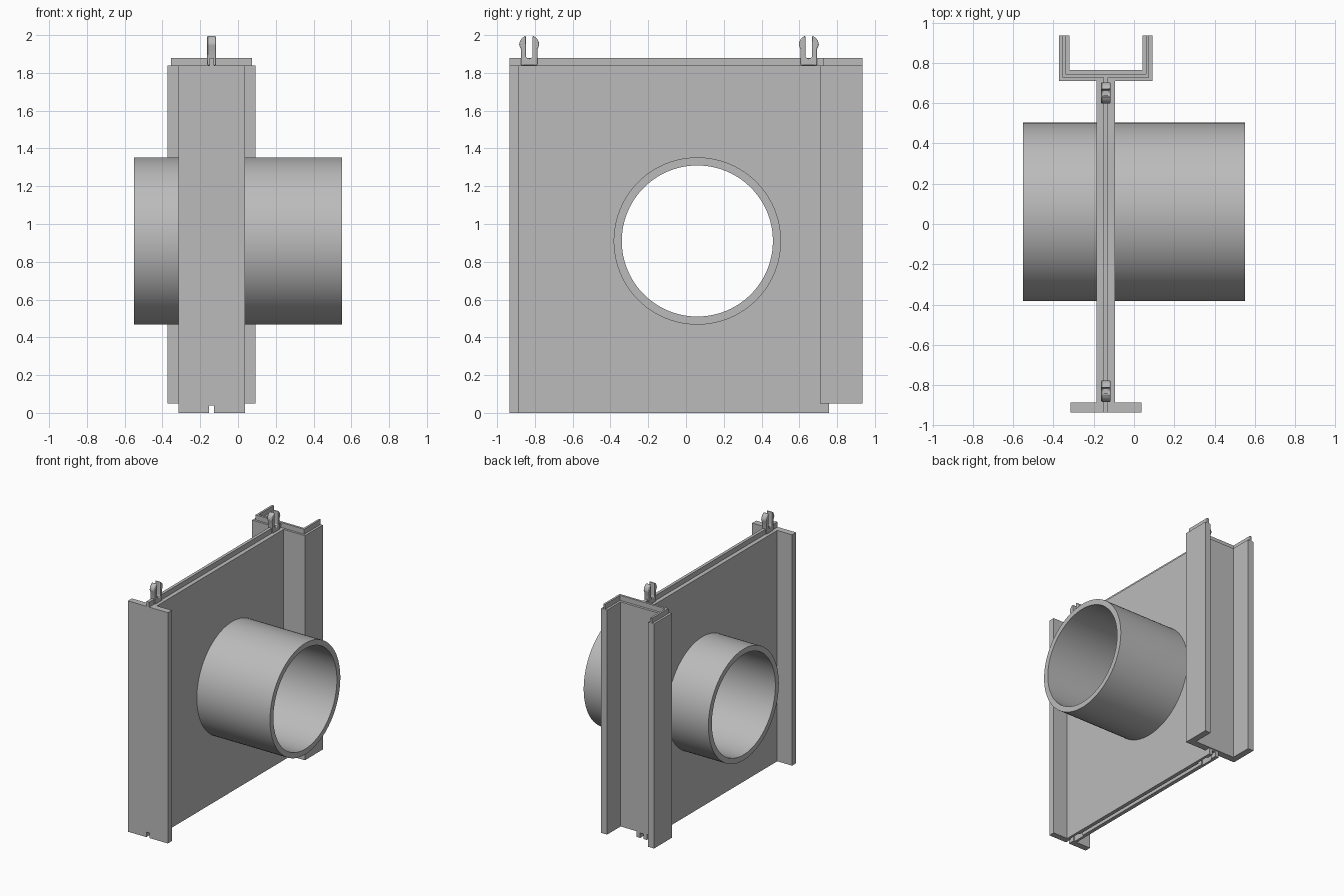
import bpy, bmesh, math

if "Cube" in bpy.data.objects:
    bpy.data.objects.remove(bpy.data.objects["Cube"], do_unlink=True)

grey = bpy.data.materials.new("plain_grey")
grey.use_nodes = True
COLOUR = (0.5, 0.5, 0.5, 1)
grey.diffuse_color = COLOUR
grey.node_tree.nodes["Principled BSDF"].inputs["Base Color"].default_value = COLOUR

CX = -0.14          # centre plane of the panel
TOP, RIDGE = 1.84, 1.88
PIPE_Y, PIPE_Z = 0.06, 0.91
HOOK_YS = {"front": -0.83, "rear": 0.65}


def finish(bm, name):
    bmesh.ops.recalc_face_normals(bm, faces=bm.faces)
    mesh = bpy.data.meshes.new(name)
    bm.to_mesh(mesh)
    bm.free()
    obj = bpy.data.objects.new(name, mesh)
    bpy.context.collection.objects.link(obj)
    mesh.materials.append(grey)
    return obj


def prism(name, outline, axis, lo, hi):
    """Extrude a 2D outline along an axis between lo and hi."""
    place = {"x": lambda a, b, t: (t, a, b),
             "y": lambda a, b, t: (a, t, b),
             "z": lambda a, b, t: (a, b, t)}[axis]
    bm = bmesh.new()
    rings = [[bm.verts.new(place(a, b, t)) for a, b in outline] for t in (lo, hi)]
    n = len(outline)
    for ring in rings:
        bm.faces.new(ring)
    for i in range(n):
        j = (i + 1) % n
        bm.faces.new((rings[0][i], rings[0][j], rings[1][j], rings[1][i]))
    return finish(bm, name)


def grooved(half, top):
    """Upright rectangle with a narrow groove in its bottom edge."""
    g, depth = 0.014, 0.04
    side = [(g, depth), (g, 0), (half, 0), (half, top)]
    return [(CX + a, b) for a, b in side] + [(CX - a, b) for a, b in reversed(side)]


def channel(outer, inner, front, web_back, back):
    """U outline open to the rear."""
    side = [(outer, front), (outer, back), (inner, back), (inner, web_back)]
    return [(CX + a, b) for a, b in side] + [(CX - a, b) for a, b in reversed(side)]


def rect(a0, a1, b0, b1):
    return [(a0, b0), (a1, b0), (a1, b1), (a0, b1)]


def circle(r, n=96):
    return [(PIPE_Y + r * math.cos(2 * math.pi * i / n),
             PIPE_Z + r * math.sin(2 * math.pi * i / n)) for i in range(n)]


def cut(target, cutter):
    mod = target.modifiers.new("cut", "BOOLEAN")
    mod.operation = "DIFFERENCE"
    mod.solver = "EXACT"
    mod.object = cutter
    cutter.hide_render = True
    cutter.hide_viewport = True
    cutter.display_type = "WIRE"


# Panel, front flange and rear channel
panel = prism("panel", grooved(0.045, TOP), "y", -0.885, 0.71)
prism("front_flange", grooved(0.176, TOP), "y", -0.935, -0.885)
prism("panel_foot", grooved(0.045, 0.05), "y", 0.71, 0.757)
prism("rear_channel", channel(0.233, 0.181, 0.71, 0.765, 0.935), "z", 0.05, TOP)

# Raised tongues along the top edges
prism("panel_tongue", rect(CX - 0.012, CX + 0.012, -0.935, 0.727), "z", TOP, RIDGE)
prism("channel_tongue", channel(0.215, 0.199, 0.727, 0.745, 0.935), "z", TOP, RIDGE)

# Pipe through the panel
bm = bmesh.new()
loops = [[bm.verts.new((x, y, z)) for y, z in circle(r)]
         for x, r in ((-0.55, 0.443), (0.55, 0.443), (0.55, 0.4), (-0.55, 0.4))]
for k, loop in enumerate(loops):
    nxt = loops[(k + 1) % 4]
    for i in range(len(loop)):
        j = (i + 1) % len(loop)
        bm.faces.new((loop[i], loop[j], nxt[j], nxt[i]))
pipe = finish(bm, "pipe")
cut(panel, prism("pipe_hole_cutter", circle(0.42), "x", CX - 0.1, CX + 0.1))

# Split snap hooks on top, with matching sockets underneath
SLOT, HEAD, NECK_Z = 0.018, 0.053, 1.947
dome_start = math.acos(SLOT / HEAD)
side = [(0.043, TOP), (0.043, 1.925)]
side += [(HEAD * math.cos(dome_start * i / 8), NECK_Z + HEAD * math.sin(dome_start * i / 8))
         for i in range(9)]
side += [(SLOT * math.cos(math.pi / 2 * i / 6), 1.893 - SLOT * math.sin(math.pi / 2 * i / 6))
         for i in range(7)]
smooth = [pipe]
for where, y in HOOK_YS.items():
    outline = [(y + a, b) for a, b in side] + [(y - a, b) for a, b in reversed(side[:-1])]
    hook = prism(where + "_hook", outline, "x", CX - 0.023, CX + 0.023)
    bevel = hook.modifiers.new("rounded_edges", "BEVEL")
    bevel.width = 0.006
    bevel.segments = 2
    bevel.limit_method = "ANGLE"
    bevel.angle_limit = math.radians(60)
    smooth.append(hook)
    cut(panel, prism(where + "_socket_cutter", rect(y - 0.053, y + 0.053, -0.05, 0.16),
                     "x", CX - 0.025, CX + 0.025))

# Smooth shading on the round parts
bpy.ops.object.select_all(action="DESELECT")
for obj in smooth:
    obj.select_set(True)
bpy.context.view_layer.objects.active = pipe
bpy.ops.object.shade_smooth_by_angle(angle=math.radians(30))
